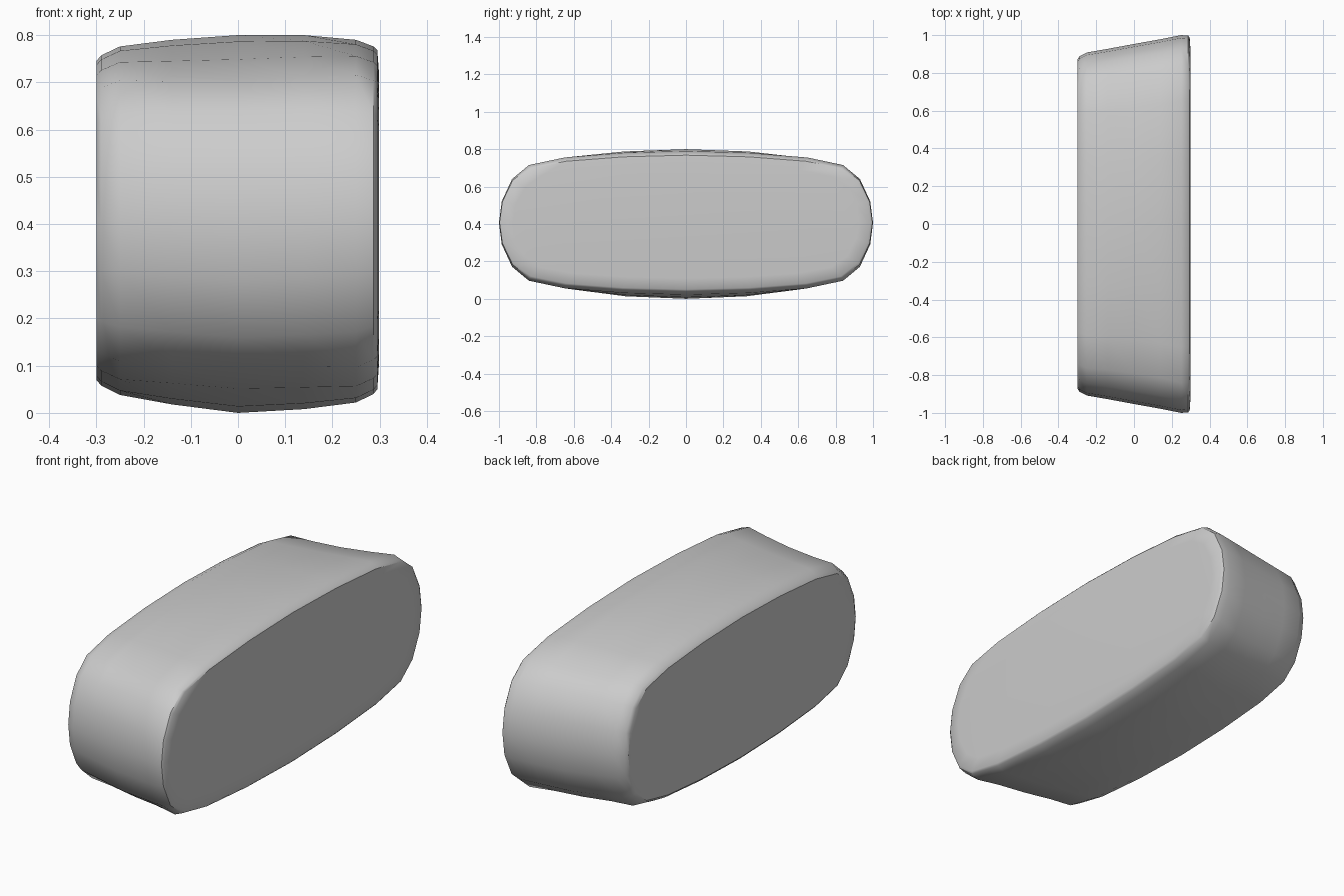
import bpy, bmesh, math

if "Cube" in bpy.data.objects:
    bpy.data.objects.remove(bpy.data.objects["Cube"])

# Quarter of the rounded cross-section (y, z in half-extents) and how much the
# corner region is pinched at mid-depth
QUARTER = [(1, 0, 0), (0.985, 0.3, 0), (0.93, 0.61, 0.3), (0.84, 0.805, 1),
           (0.65, 0.91, 0.7), (0.34, 0.975, 0.15)]
TOP = [(0, 1, 0)]
half = QUARTER + TOP + [(-y, z, p) for y, z, p in reversed(QUARTER)]
PROFILE = half + [(-y, -z, p) for y, z, p in half[1:-1]]

# Stations along x: x, half width, bottom, top
STATIONS = [
    (-0.296, 0.82, 0.13, 0.685),    # left panel edge
    (-0.300, 0.87, 0.07, 0.745),    # left rim
    (-0.290, 0.887, 0.058, 0.757),
    (-0.250, 0.908, 0.038, 0.776),
    (-0.140, 0.927, 0.018, 0.790),
    (0.000, 0.953, 0.000, 0.800),
    (0.140, 0.978, 0.008, 0.800),
    (0.250, 1.000, 0.022, 0.790),
    (0.287, 0.997, 0.040, 0.776),
    (0.295, 0.985, 0.050, 0.768),   # right rim
    (0.299, 0.925, 0.110, 0.715),   # right panel edge
]

# Loft the body
bm = bmesh.new()
rings = []
for x, hy, lo, hi in STATIONS:
    c, hz = (lo + hi) / 2, (hi - lo) / 2
    pinch = max(0.0, 1 - (x / 0.25) ** 2) * 0.06
    rings.append([bm.verts.new((x, y * hy * (1 - 0.2 * pinch * p),
                                c + z * hz * (1 - pinch * p)))
                  for y, z, p in PROFILE])
n = len(PROFILE)
for a, b in zip(rings, rings[1:]):
    for i in range(n):
        j = (i + 1) % n
        bm.faces.new((a[i], a[j], b[j], b[i]))

# Flat end panels
bm.faces.new(rings[0])
bm.faces.new(rings[-1])
bmesh.ops.recalc_face_normals(bm, faces=bm.faces)

mesh = bpy.data.meshes.new("rounded_body")
bm.to_mesh(mesh)
bm.free()
body = bpy.data.objects.new("rounded_body", mesh)
bpy.context.collection.objects.link(body)

# Smooth sides with crisp rims
bpy.context.view_layer.objects.active = body
body.select_set(True)
bpy.ops.object.shade_smooth_by_angle(angle=math.radians(35))
